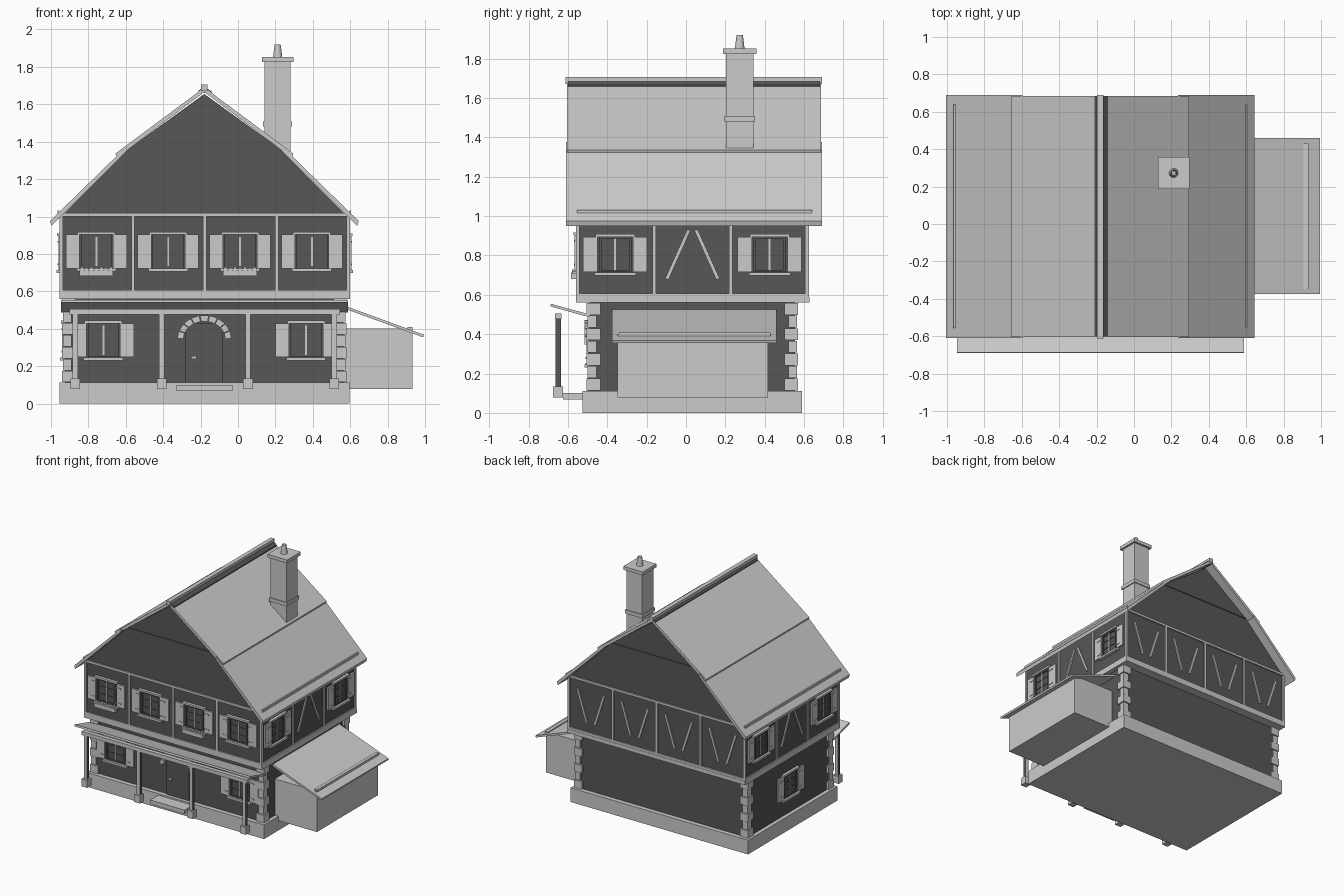
import bpy, bmesh, math
from mathutils import Matrix, Vector

default = bpy.data.objects.get("Cube")
if default:
    bpy.data.objects.remove(default, do_unlink=True)


def material(name, value):
    mat = bpy.data.materials.new(name)
    mat.use_nodes = True
    colour = (value, value, value, 1)
    mat.diffuse_color = colour
    mat.node_tree.nodes["Principled BSDF"].inputs["Base Color"].default_value = colour
    return mat


LIGHT = material("light grey", 0.6)
DARK = material("dark grey", 0.095)
MID = -0.18  # centre line of the house


class Part:
    """Collects simple solids into one named mesh object."""

    def __init__(self, name):
        self.name, self.bm = name, bmesh.new()

    def cube(self, matrix):
        bmesh.ops.create_cube(self.bm, size=1, matrix=matrix)
        return self

    def box(self, a, b):
        a, b = Vector(a), Vector(b)
        size = [abs(v) for v in b - a]
        return self.cube(Matrix.Translation((a + b) / 2) @ Matrix.Diagonal((*size, 1)))

    def bar(self, a, b, normal, width, depth):
        a, b, n = Vector(a), Vector(b), Vector(normal)
        along = (b - a).normalized()
        rot = Matrix((along, n.cross(along), n)).transposed().to_4x4()
        scale = Matrix.Diagonal(((b - a).length, width, depth, 1))
        return self.cube(Matrix.Translation((a + b) / 2) @ rot @ scale)

    def prism(self, outline, y0, y1):
        face = self.bm.faces.new([self.bm.verts.new((x, y0, z)) for x, z in outline])
        ext = bmesh.ops.extrude_face_region(self.bm, geom=[face])["geom"]
        verts = [v for v in ext if isinstance(v, bmesh.types.BMVert)]
        bmesh.ops.translate(self.bm, verts=verts, vec=(0, y1 - y0, 0))
        return self

    def done(self, *mats, rule=None):
        bmesh.ops.recalc_face_normals(self.bm, faces=self.bm.faces)
        if rule:
            for f in self.bm.faces:
                f.material_index = rule(f)
        mesh = bpy.data.meshes.new(self.name)
        self.bm.to_mesh(mesh)
        self.bm.free()
        for m in mats:
            mesh.materials.append(m)
        obj = bpy.data.objects.new(self.name, mesh)
        bpy.context.collection.objects.link(obj)
        return obj


# Wall frames: (along the wall, outward depth, height) -> world
def wall(axis, sign, plane):
    def place(u, d, z):
        return (u, plane + sign * d, z) if axis == "y" else (plane + sign * d, u, z)
    place.normal = (0, sign, 0) if axis == "y" else (sign, 0, 0)
    return place


X0, X1, Y0, Y1 = -0.945, 0.59, -0.55, 0.615
front, back = wall("y", -1, Y0), wall("y", 1, Y1)
right, left = wall("x", 1, X1), wall("x", -1, X0)
low_front, low_left = wall("y", -1, -0.49), wall("x", -1, -0.925)

# Foundation and wall masses
Part("foundation").box((-0.955, -0.525, 0), (0.595, 0.59, 0.112)).done(LIGHT)
Part("ground_floor_walls").box((-0.925, -0.49, 0.11), (0.565, 0.555, 0.565)).done(DARK)
Part("upper_floor_walls").box((X0, Y0, 0.58), (X1, Y1, 1.015)).done(DARK)
Part("floor_slab").box((-0.955, -0.56, 0.56), (0.6, 0.627, 0.59)).done(LIGHT)
half_gable = [(0.755, 1.01), (0.4, 1.365), (0, 1.655)]
gable = [(MID + x, z) for x, z in half_gable] + [(MID - x, z) for x, z in half_gable[1::-1]]
Part("gable_walls").prism(gable, Y0, Y1).done(DARK)
seam = Part("gable_seams")
for place in (front, back):
    seam.box(place(MID - 0.395, 0, 1.362), place(MID + 0.395, 0.006, 1.369))
seam.done(DARK)

# Corner stones alternate long and short
stones = Part("corner_stones")
for cx, sx in ((-0.94, 1), (0.58, -1)):
    for cy, sy in ((-0.505, 1), (0.57, -1)):
        for i in range(7):
            z = 0.112 + i * 0.064
            w, inset = (0.07, 0) if i % 2 == 0 else (0.05, 0.005)
            stones.box((cx + sx * inset, cy + sy * inset, z + 0.002),
                       (cx + sx * w, cy + sy * w, z + 0.062))
stones.done(LIGHT)

# Timber framing
frame = Part("timber_frame")
for place, a, b, count in ((front, X0, X1, 4), (back, X0, X1, 4),
                           (right, Y0, Y1, 3), (left, Y0, Y1, 3)):
    step = (b - a) / count
    for i in range(count + 1):
        u = a + i * step
        frame.box(place(u - 0.009, -0.01, 0.59), place(u + 0.009, 0.01, 1.015))
    for z in (0.59, 1.0):
        frame.box(place(a, -0.01, z), place(b, 0.01, z + 0.018))
    for i in range(count):
        mid = a + (i + 0.5) * step
        if place is back:
            top, low = 0.115, 0.035
        elif count == 3 and i == 1:
            top, low = 0.018, 0.13
        else:
            continue
        for s in (-1, 1):
            frame.bar(place(mid + s * top, 0.003, 0.93), place(mid + s * low, 0.003, 0.68),
                      place.normal, 0.018, 0.012)
frame.done(LIGHT)


# Windows with shutters, lintel, sill and an optional flower box
def window(name, place, u, z, flower_box=False):
    dark, light = Part(name + "_panes"), Part(name + "_trim")
    dark.box(place(u - 0.08, -0.005, z - 0.09), place(u + 0.08, 0.004, z + 0.09))
    for s in (-1, 1):
        dark.box(place(u + s * 0.083, 0, z - 0.09), place(u + s * 0.07, 0.012, z + 0.09))
        dark.box(place(u - 0.08, 0, z + s * 0.09), place(u + 0.08, 0.012, z + s * 0.078))
        dark.box(place(u - 0.08, 0, z + s * 0.03 - 0.003), place(u + 0.08, 0.008, z + s * 0.03 + 0.003))
        light.box(place(u + s * 0.09, 0.004, z - 0.09), place(u + s * 0.163, 0.016, z + 0.09))
        for h in (-0.06, 0.06):
            light.box(place(u + s * 0.09, 0.016, z + h - 0.005), place(u + s * 0.13, 0.02, z + h + 0.005))
    light.box(place(u - 0.005, 0, z - 0.09), place(u + 0.005, 0.01, z + 0.09))
    light.box(place(u - 0.1, 0, z + 0.09), place(u + 0.1, 0.022, z + 0.105))
    light.box(place(u - 0.105, 0, z - 0.108), place(u + 0.105, 0.026, z - 0.092))
    if flower_box:
        light.box(place(u - 0.09, 0, z - 0.132), place(u + 0.09, 0.035, z - 0.1))
        for i in range(7):
            b = u + (i - 3) * 0.026
            light.box(place(b - 0.008, 0.012, z - 0.1), place(b + 0.008, 0.03, z - 0.083 - 0.006 * (i % 2)))
    dark.done(DARK)
    light.done(LIGHT)


for i in range(4):
    window(f"upper_front_window_{i + 1}", front, -0.757 + i * 0.384, 0.813, i % 2 == 0)
for side, place in (("left_wall", right), ("right_wall", left)):
    window(side + "_front_window", place, -0.36, 0.805)
    window(side + "_back_window", place, 0.425, 0.805)
window("lower_front_window_1", low_front, -0.72, 0.338)
window("lower_front_window_2", low_front, 0.364, 0.338)
window("lower_side_window", low_left, 0.03, 0.338)

# Door, handle, stone arch and step
Part("door").box(low_front(MID - 0.1, 0, 0.112), low_front(MID + 0.1, 0.01, 0.43)).done(DARK)
Part("door_handle").box(low_front(-0.252, 0, 0.237), low_front(-0.222, 0.022, 0.253)).done(LIGHT)
arch = Part("door_arch")
for i in range(9):
    a0, a1 = (math.pi * (i + k) / 9 for k in (0.04, 0.96))
    ring = [(r, a) for a in (a0, a1) for r in ((0.112, 0.145) if a == a0 else (0.145, 0.112))]
    arch.prism([(MID + r * math.cos(a), 0.345 + (r - 0.017) * math.sin(a)) for r, a in ring],
               -0.515, -0.48)
arch.done(LIGHT)
Part("door_step").box((-0.33, -0.625, 0.067), (-0.03, -0.52, 0.1)).done(LIGHT)

# Porch
posts, feet = Part("porch_posts"), Part("porch_post_feet")
for i in range(4):
    x = -0.87 + i * 0.4617
    posts.box((x - 0.014, -0.662, 0.13), (x + 0.014, -0.636, 0.48))
    feet.box((x - 0.026, -0.676, 0.077), (x + 0.026, -0.624, 0.135))
posts.done(LIGHT, DARK, rule=lambda f: int(abs(f.normal.x) > 0.5))
feet.done(LIGHT)
Part("porch_beam").box((-0.9, -0.666, 0.476), (0.545, -0.634, 0.506)).done(LIGHT)
Part("porch_roof").bar((MID, -0.688, 0.548), (MID, -0.49, 0.493),
                       Vector((0, 0.055, 0.198)).normalized(), 1.535, 0.014).done(LIGHT)


# Main roof: two pitches on each side
def slab(part, s, outer, inner, thick, y0, y1):
    part.prism([(MID + s * x, z) for x, z in
                (outer, inner, (inner[0], inner[1] - thick), (outer[0] - 0.008, outer[1] - thick))], y0, y1)


lower, upper, rails = Part("lower_roof"), Part("upper_roof"), Part("snow_rails")
for s in (-1, 1):
    slab(lower, s, (0.825, 0.976), (0.415, 1.376), 0.026, -0.609, 0.69)
    slab(upper, s, (0.475, 1.337), (0, 1.69), 0.024, -0.604, 0.685)
    x = MID + s * 0.78
    rails.box((x - 0.005, -0.555, 1.0), (x + 0.005, 0.64, 1.032))
lower.done(LIGHT)
upper.done(LIGHT)
Part("ridge_cap").box((MID - 0.017, -0.613, 1.672), (MID + 0.017, 0.69, 1.706)).done(LIGHT)
Part("ridge_flashing").prism([(MID - 0.03, 1.665), (MID - 0.03, 1.673), (MID, 1.696),
                             (MID + 0.042, 1.666), (MID + 0.042, 1.655)], -0.6, 0.682).done(DARK)

# Side shed with lean-to roof
Part("shed").box((0.55, -0.347, 0.078), (0.932, 0.418, 0.4)).done(LIGHT)
Part("shed_roof").prism([(0.56, 0.527), (0.994, 0.368), (0.99, 0.354), (0.56, 0.511)], -0.375, 0.46).done(LIGHT)
rails.box((0.905, -0.34, 0.385), (0.932, 0.43, 0.408))
rails.done(LIGHT)

# Chimney
CX, CY = 0.212, 0.273
stack = Part("chimney")
for half, z0, z1 in ((0.069, 1.2, 1.84), (0.077, 1.48, 1.508), (0.085, 1.825, 1.852)):
    stack.box((CX - half, CY - half, z0), (CX + half, CY + half, z1))
stack.done(LIGHT)
pot = Part("chimney_pot")
bmesh.ops.create_cone(pot.bm, cap_ends=True, segments=12, radius1=0.025, radius2=0.016,
                      depth=0.07, matrix=Matrix.Translation((CX, CY, 1.885)))
top = max(pot.bm.faces, key=lambda f: f.calc_center_median().z)
bmesh.ops.inset_individual(pot.bm, faces=[top], thickness=0.005, depth=-0.02)
pot.done(LIGHT)
